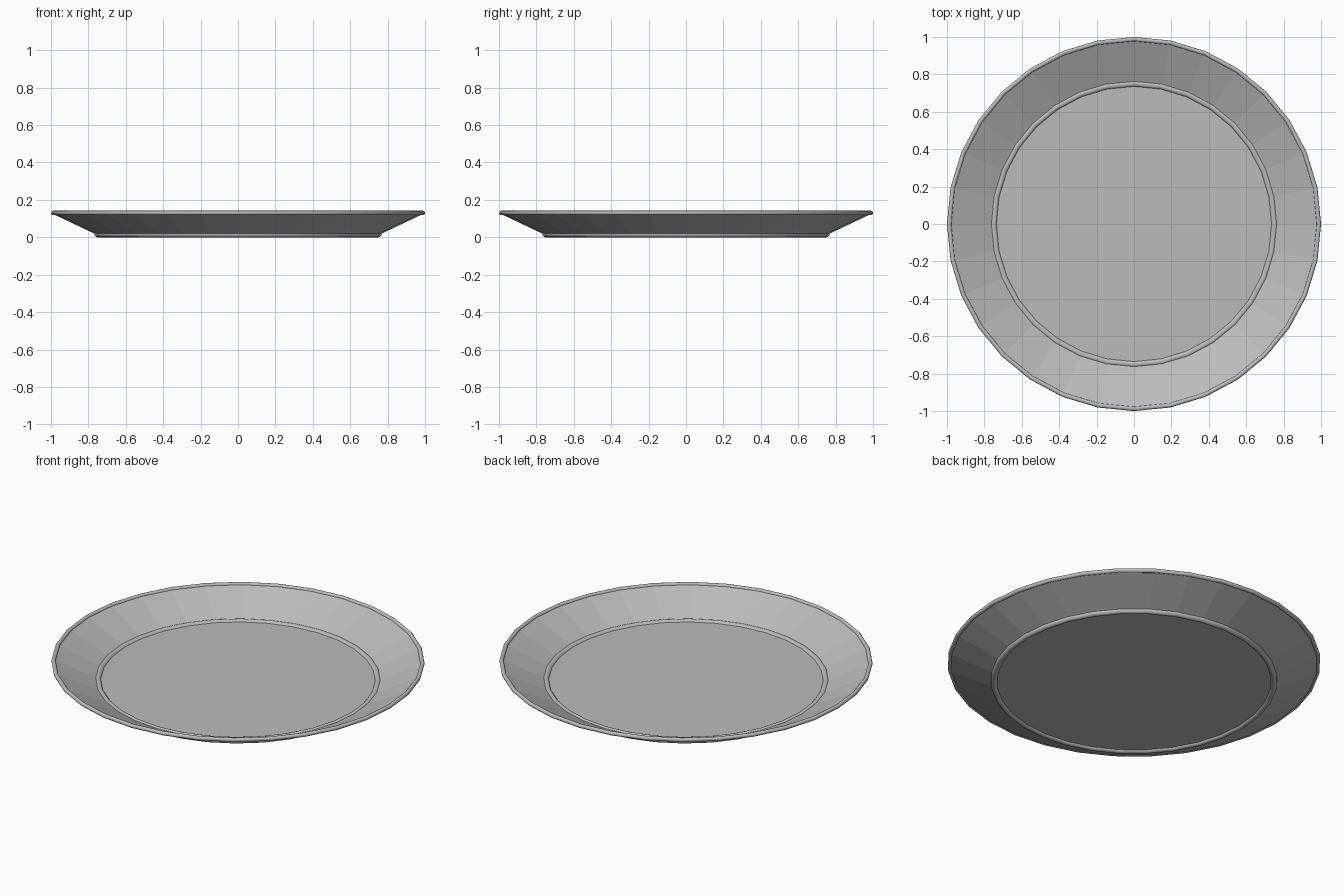
import bpy, math

if "Cube" in bpy.data.objects:
    bpy.data.objects.remove(bpy.data.objects["Cube"])

SEG = 32  # sides around the plate

grey = bpy.data.materials.new("plain_grey")
grey.diffuse_color = (0.5, 0.5, 0.5, 1)
grey.use_nodes = True
grey.node_tree.nodes["Principled BSDF"].inputs["Base Color"].default_value = grey.diffuse_color


def lathe(name, profile, smooth=False):
    """Spin a closed (radius, z) profile around the z axis."""
    n = len(profile)
    verts = [(r * math.cos(math.tau * i / SEG), r * math.sin(math.tau * i / SEG), z)
             for i in range(SEG) for r, z in profile]
    faces = [(i * n + j, (i + 1) % SEG * n + j,
              (i + 1) % SEG * n + (j + 1) % n, i * n + (j + 1) % n)
             for i in range(SEG) for j in range(n)]
    mesh = bpy.data.meshes.new(name)
    mesh.from_pydata(verts, [], faces)
    mesh.materials.append(grey)
    mesh.polygons.foreach_set("use_smooth", [smooth] * len(faces))
    obj = bpy.data.objects.new(name, mesh)
    bpy.context.collection.objects.link(obj)
    return obj


def tube(radius, z, thick, sides=12):
    """Round cross-section for a ring."""
    return [(radius + thick * math.cos(math.tau * k / sides),
             z + thick * math.sin(math.tau * k / sides)) for k in range(sides)]


# Flat floor of the plate
bpy.ops.mesh.primitive_cylinder_add(vertices=SEG, radius=0.75, depth=0.012,
                                    location=(0, 0, 0.018))
floor = bpy.context.object
floor.name = "plate_floor"
# match the vertex angles of the lathed parts
floor.data.materials.append(grey)

# Sloping side wall, faceted
lathe("sloping_wall", [(0.752, 0.012), (0.990, 0.125), (0.986, 0.135), (0.748, 0.023)])

# Rounded foot ring and rim
lathe("foot_ring", tube(0.751, 0.0175, 0.0175), True)
lathe("outer_rim", tube(0.9885, 0.1305, 0.0115), True)
